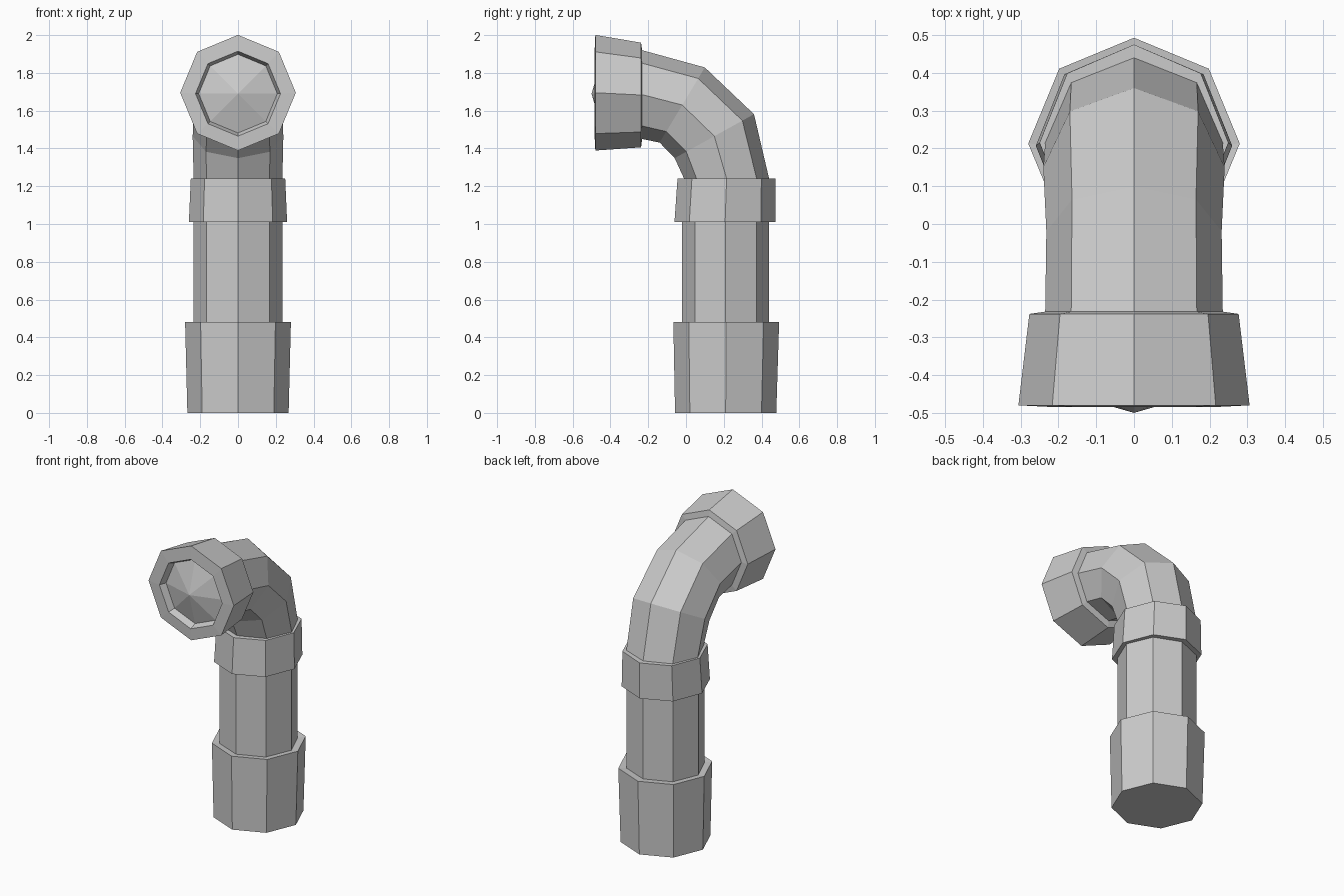
import bpy, bmesh
from math import cos, sin, pi, radians
from mathutils import Vector

if "Cube" in bpy.data.objects:
    bpy.data.objects.remove(bpy.data.objects["Cube"])

SIDES = 8


def loft(name, rings, cap_start=False, apex=None):
    """Skin octagonal rings (y, z, radius, tilt in degrees, optional x radius)."""
    bm = bmesh.new()
    loops = []
    for y, z, r, tilt, *rx in rings:
        across = Vector((rx[0] if rx else r, 0, 0))
        outer = Vector((0, cos(radians(tilt)), sin(radians(tilt)))) * r
        loops.append([bm.verts.new(Vector((0, y, z))
                                   + across * cos(2 * pi * k / SIDES)
                                   + outer * sin(2 * pi * k / SIDES))
                      for k in range(SIDES)])
    for a, b in zip(loops, loops[1:]):
        for k in range(SIDES):
            n = (k + 1) % SIDES
            bm.faces.new((a[k], a[n], b[n], b[k]))
    if cap_start:
        bm.faces.new(loops[0][::-1])
    if apex:
        tip = bm.verts.new(apex)
        for k in range(SIDES):
            bm.faces.new((loops[-1][k], loops[-1][(k + 1) % SIDES], tip))
    mesh = bpy.data.meshes.new(name)
    bm.to_mesh(mesh)
    bm.free()
    obj = bpy.data.objects.new(name, mesh)
    bpy.context.collection.objects.link(obj)
    return obj


# Rings shared by neighbouring parts, so the shell stays continuous
shaft_low = (0.21, 0.475, 0.23, 0, 0.235)
shaft_high = (0.21, 1.01, 0.23, 0, 0.235)
elbow_low = (0.215, 1.24, 0.225, 0, 0.235)
elbow_end = (-0.232, 1.685, 0.235, 90)

# Wide socket at the foot, with a closed bottom and a step on top
loft("base_socket", [(0.21, 0, 0.268, 0), (0.213, 0.48, 0.28, 0), shaft_low],
     cap_start=True)

# Straight upright pipe
loft("upright_pipe", [shaft_low, shaft_high])

# Collar between upright and elbow
loft("collar", [shaft_high, (0.207, 1.01, 0.268, 0, 0.26),
                (0.215, 1.24, 0.26, 0, 0.25), elbow_low])

# Bent pipe turning from vertical to forward
loft("elbow", [elbow_low, (0.15, 1.465, 0.24, 29),
               (-0.02, 1.63, 0.232, 59), elbow_end])

# Flared mouth: back step, flare, front rim, shallow recess, pointed plug
loft("mouth", [elbow_end, (-0.238, 1.683, 0.277, 90),
               (-0.48, 1.695, 0.306, 90), (-0.484, 1.69, 0.225, 90),
               (-0.44, 1.69, 0.208, 90)],
     apex=(0, -0.5, 1.69))
